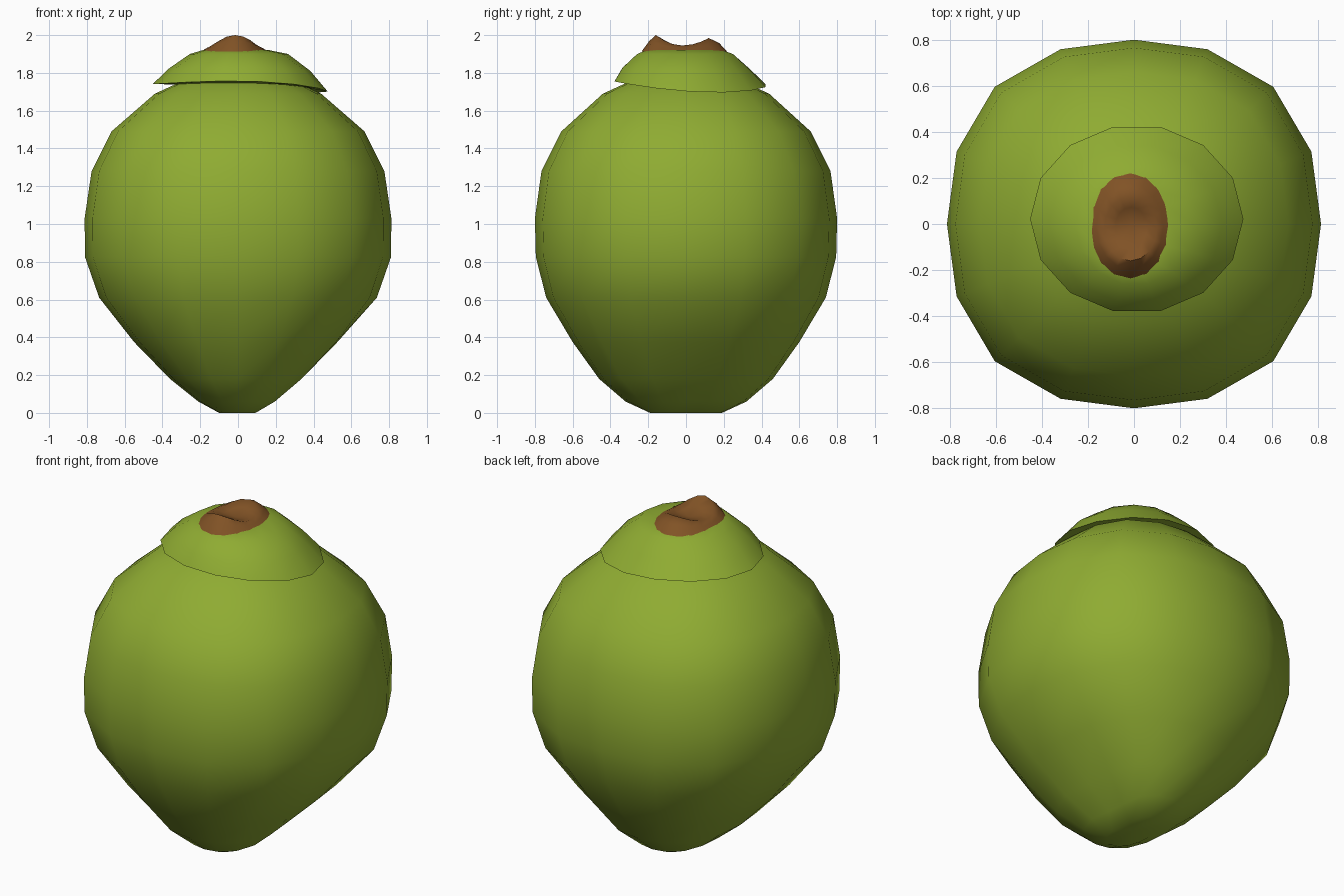
import bpy, bmesh, math

if "Cube" in bpy.data.objects:
    bpy.data.objects.remove(bpy.data.objects["Cube"])


def material(name, rgb):
    m = bpy.data.materials.new(name)
    m.diffuse_color = (*rgb, 1)
    m.use_nodes = True
    m.node_tree.nodes["Principled BSDF"].inputs["Base Color"].default_value = m.diffuse_color
    return m


GREEN = material("husk green", (0.275, 0.41, 0.032))
BROWN = material("stem brown", (0.22, 0.086, 0.019))


def loft(name, n, rings, mat, start=None, end=None, angle=60):
    """Skin rings of n points; each ring is a function of the angle. Optional pole points."""
    bm = bmesh.new()
    loops = [[bm.verts.new(f(2 * math.pi * i / n)) for i in range(n)] for f in rings]
    for a, b in zip(loops, loops[1:]):
        for i in range(n):
            j = (i + 1) % n
            bm.faces.new((a[i], a[j], b[j], b[i]))
    for pole, loop in ((start, loops[0]), (end, loops[-1])):
        if pole:
            v = bm.verts.new(pole)
            for i in range(n):
                bm.faces.new((v, loop[i], loop[(i + 1) % n]))
    bmesh.ops.recalc_face_normals(bm, faces=bm.faces)
    me = bpy.data.meshes.new(name)
    bm.to_mesh(me)
    bm.free()
    me.materials.append(mat)
    ob = bpy.data.objects.new(name, me)
    bpy.context.collection.objects.link(ob)
    bpy.ops.object.select_all(action='DESELECT')
    bpy.context.view_layer.objects.active = ob
    ob.select_set(True)
    bpy.ops.object.shade_smooth_by_angle(angle=math.radians(angle))
    return ob


# Husk body: slightly squarish rings, a pinched bottom with a groove on the right
def body_ring(rx, ry, z):
    def f(t):
        k = 1 + 0.053 * math.sin(2 * t) ** 2
        low = max(0.0, 1 - z / 0.5)
        d = math.atan2(math.sin(t - 0.2), math.cos(t - 0.2))
        k -= 0.22 * low * math.exp(-(d / 0.4) ** 2)
        return (rx * k * math.cos(t), ry * k * math.sin(t), z)
    return f


profile = [(0.10, 0.19, 0.0), (0.21, 0.32, 0.06), (0.36, 0.46, 0.18),
           (0.55, 0.60, 0.375), (0.735, 0.74, 0.61), (0.81, 0.795, 0.825),
           (0.812, 0.80, 1.03), (0.775, 0.765, 1.28), (0.67, 0.66, 1.49),
           (0.44, 0.44, 1.69), (0.2, 0.2, 1.80)]
loft("husk_body", 16, [body_ring(*p) for p in profile], GREEN,
     start=(0, 0, 0.01), end=(0, 0, 1.82), angle=80)


# Cap: an uneven skirt overhanging the shoulder
def cap_ring(rx, ry, z, cx=0.0, cy=0.0, wave=0.0):
    def f(t):
        dz = wave * (-0.02 * math.cos(t) - 0.012 * math.sin(t) + 0.014 * math.cos(2 * t + 2.6))
        return (cx + rx * math.cos(t), cy + ry * math.sin(t), z + dz)
    return f


loft("cap", 14, [cap_ring(0.36, 0.34, 1.735, 0.01, 0.02, 0.5),
                 cap_ring(0.463, 0.41, 1.733, 0.012, 0.022, 1),
                 cap_ring(0.375, 0.345, 1.82, 0.008, 0.0, 0.3),
                 cap_ring(0.26, 0.26, 1.90, 0.005, -0.005),
                 cap_ring(0.17, 0.2, 1.922, -0.012, -0.01)], GREEN,
     end=(-0.01, 0, 1.922))


# Stem stub: raised rim, high at front and back, around a small hollow
def stem_ring(rx, ry, z, lift, cx, cy):
    def f(t):
        s = math.sin(t)
        h = z + lift * s * s * (1 if s < 0 else 0.72)
        return (cx + rx * math.cos(t), cy + ry * s, h)
    return f


loft("stem", 16, [stem_ring(0.182, 0.228, 1.912, 0, -0.016, -0.008),
                  stem_ring(0.145, 0.185, 1.933, 0.035, -0.018, -0.01),
                  stem_ring(0.115, 0.140, 1.945, 0.055, -0.015, -0.02),
                  stem_ring(0.07, 0.085, 1.938, 0.025, -0.012, -0.012)], BROWN,
     end=(-0.01, -0.01, 1.93))
